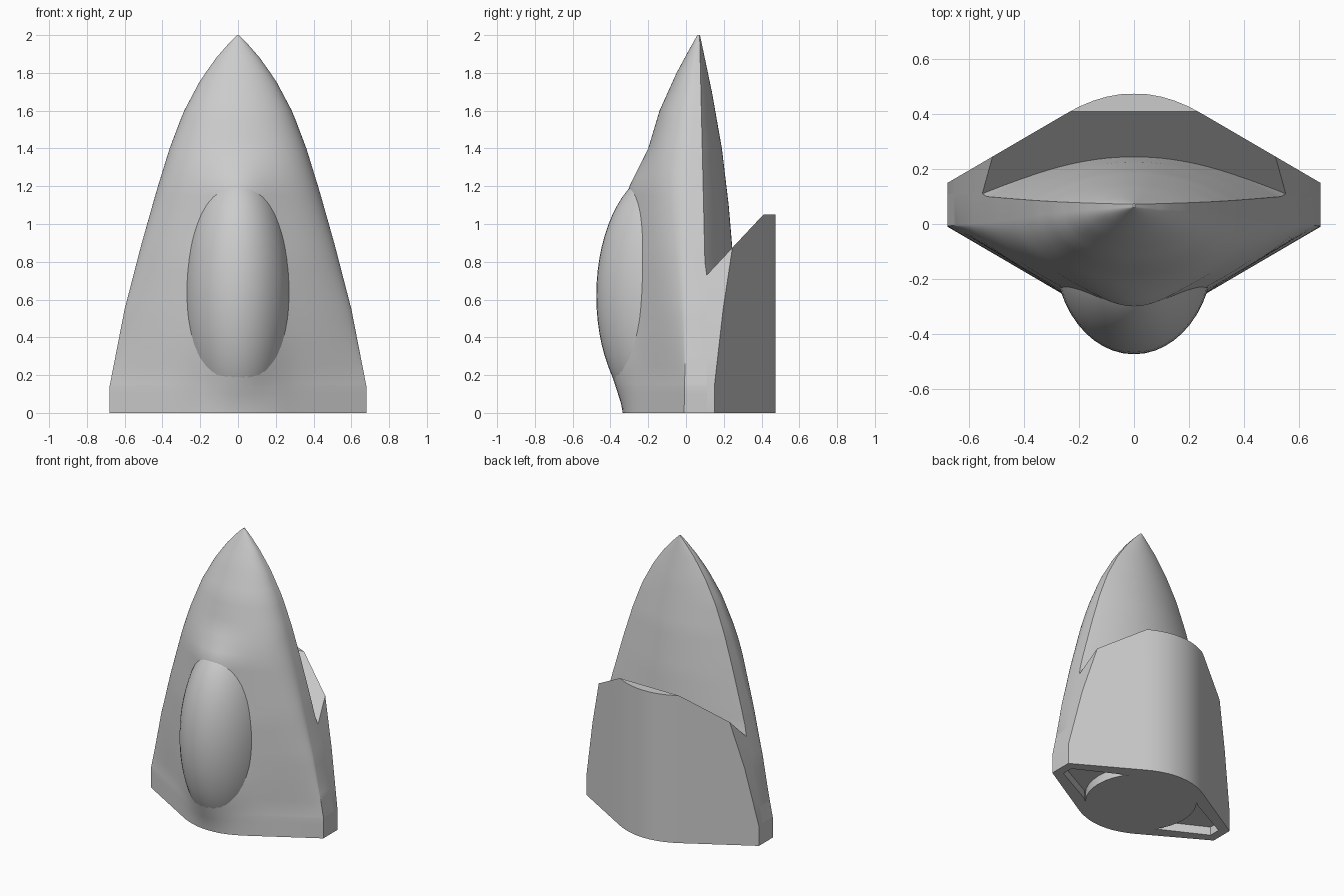
import bpy, bmesh, math
from mathutils import Vector

if "Cube" in bpy.data.objects:
    bpy.data.objects.remove(bpy.data.objects["Cube"])

grey = bpy.data.materials.new("light grey")
grey.diffuse_color = (0.6, 0.6, 0.6, 1)
grey.use_nodes = True
grey.node_tree.nodes["Principled BSDF"].inputs["Base Color"].default_value = grey.diffuse_color


def interp(pts, v):
    if v <= pts[0][0]:
        return pts[0][1]
    for (a, p), (b, q) in zip(pts, pts[1:]):
        if v <= b:
            return p + (q - p) * (v - a) / (b - a)
    return pts[-1][1]


# Profiles by height
WIDTH = [(0, .68), (.14, .68), (.55, .6), (.89, .512), (1.18, .43), (1.4, .362), (1.59, .29),
         (1.76, .2), (1.88, .115), (1.96, .045), (2, .004)]
FRONT_EDGE = [(0, -.01), (.86, .005), (1.4, .03), (2, .062)]
BACK_EDGE = [(0, .11), (.73, .11), (.8, .1), (2, .072)]
FRONT_MID = [(0, -.335), (.4, -.325), (.8, -.3), (1.2, -.25), (1.4, -.2), (1.6, -.14),
             (1.8, -.05), (1.92, .015), (2, .06)]
BACK_MID = [(0, .26), (.73, .255), (.85, .247), (1.1, .226), (1.4, .19), (1.7, .137), (2, .074)]
FAIRING = [(0, 0), (.05, .01), (.15, .045), (.25, .08), (.35, .08), (.5, .05), (.9, .03),
           (1.2, .05), (1.4, 0)]
# Cross-section shapes
BASE = [(0, 1), (.07, .995), (.147, .97), (.22, .92), (.294, .86), (.35, .795), (1, 0)]
SHELL = [(0, .475), (.05, .473), (.1, .464), (.15, .449), (.2, .428), (.25, .401), (.68, .15)]


def loft(name, rings):
    bm = bmesh.new()
    vs = [[bm.verts.new(p) for p in r] for r in rings]
    n = len(rings[0])
    for a, b in zip(vs, vs[1:]):
        for i in range(n):
            j = (i + 1) % n
            bm.faces.new((a[i], a[j], b[j], b[i]))
    bm.faces.new(vs[0][::-1])
    bm.faces.new(vs[-1])
    return finish(name, bm)


def finish(name, bm):
    bmesh.ops.recalc_face_normals(bm, faces=bm.faces)
    me = bpy.data.meshes.new(name)
    bm.to_mesh(me)
    bm.free()
    me.materials.append(grey)
    ob = bpy.data.objects.new(name, me)
    bpy.context.collection.objects.link(ob)
    return ob


def smooth(ob):
    bpy.ops.object.select_all(action='DESELECT')
    ob.select_set(True)
    bpy.context.view_layer.objects.active = ob
    bpy.ops.object.shade_smooth_by_angle(angle=math.radians(28))


# Main pointed hull
N = 24
heights = sorted({i * .05 for i in range(41)} | {.14, .73, 1.88, 1.925, 1.975, 1.99})
rings = []
for z in heights:
    w, fe, be = interp(WIDTH, z), interp(FRONT_EDGE, z), interp(BACK_EDGE, z)
    fm, bk, bump = interp(FRONT_MID, z), interp(BACK_MID, z), interp(FAIRING, z)
    t = min(1, max(0, (z - .2) / 1.1))
    ring = []
    for i in range(2 * N + 1):
        s = math.sin(math.pi / 2 * (i - N) / N)
        g = (1 - t) * interp(BASE, abs(s)) + t * math.sqrt(max(0, 1 - s * s))
        x = s * w
        k = math.exp(-(x / .17) ** 2)
        ring.append((x, fe + (fm - fe) * g - bump * k, z))
    for i in range(2 * N + 1):
        s = math.sin(math.pi / 2 * (N - i) / N)
        ring.append((s * w, be + (bk - be) * (1 - s * s), z))
    rings.append(ring)
hull = loft("hull", rings)

# Rear shell, straight up with a sloping top
rings = []
for z in (0, .14, .3, .55, .72, .89, 1.05):
    w = interp(WIDTH, z)
    xs = [-w] + [i * .05 for i in range(-5, 6)] + [w]
    rings.append([(-w, .11, z), (w, .11, z)] + [(x, interp(SHELL, abs(x)), z) for x in xs[::-1]])
shell = loft("rear_shell", rings)
bm = bmesh.new()
bm.from_mesh(shell.data)
res = bmesh.ops.bisect_plane(bm, geom=bm.verts[:] + bm.edges[:] + bm.faces[:],
                             plane_co=(0, .11, .73), plane_no=(0, -.32, .30), clear_outer=True)
bmesh.ops.holes_fill(bm, edges=[e for e in bm.edges if e.is_boundary])
bmesh.ops.recalc_face_normals(bm, faces=bm.faces)
bm.to_mesh(shell.data)
bm.free()

# Underside recesses, one each side
for side in (-1, 1):
    pts = [(.62, .03), (.62, .11), (.31, .27)]
    for i in range(9):
        a = math.radians(38 - 76 * i / 8)
        pts.append((.36 * math.cos(a), .07 + .36 * math.sin(a)))
    pts.append((.31, -.13))
    cutter = loft("recess_cutter", [[(side * x, y, z) for x, y in pts] for z in (-.05, .06)])
    for ob in (hull, shell):
        m = ob.modifiers.new("recess", 'BOOLEAN')
        m.operation = 'DIFFERENCE'
        m.solver = 'EXACT'
        m.object = cutter
        bpy.context.view_layer.objects.active = ob
        bpy.ops.object.modifier_apply(modifier=m.name)
    bpy.data.objects.remove(cutter)

# Bulging canopy on the front
bm = bmesh.new()
bmesh.ops.create_uvsphere(bm, u_segments=48, v_segments=32, radius=1)
for v in bm.verts:
    v.co = Vector((v.co.x * .29, v.co.y * .375 - .1, v.co.z * .675 + .62))
for co, no in (((0, -.1, 0), (0, 1, 0)), ((0, 0, .15), (0, 0, -1))):
    bmesh.ops.bisect_plane(bm, geom=bm.verts[:] + bm.edges[:] + bm.faces[:],
                           plane_co=co, plane_no=no, clear_outer=True)
    bmesh.ops.holes_fill(bm, edges=[e for e in bm.edges if e.is_boundary])
canopy = finish("canopy", bm)

for ob in (hull, shell, canopy):
    smooth(ob)
